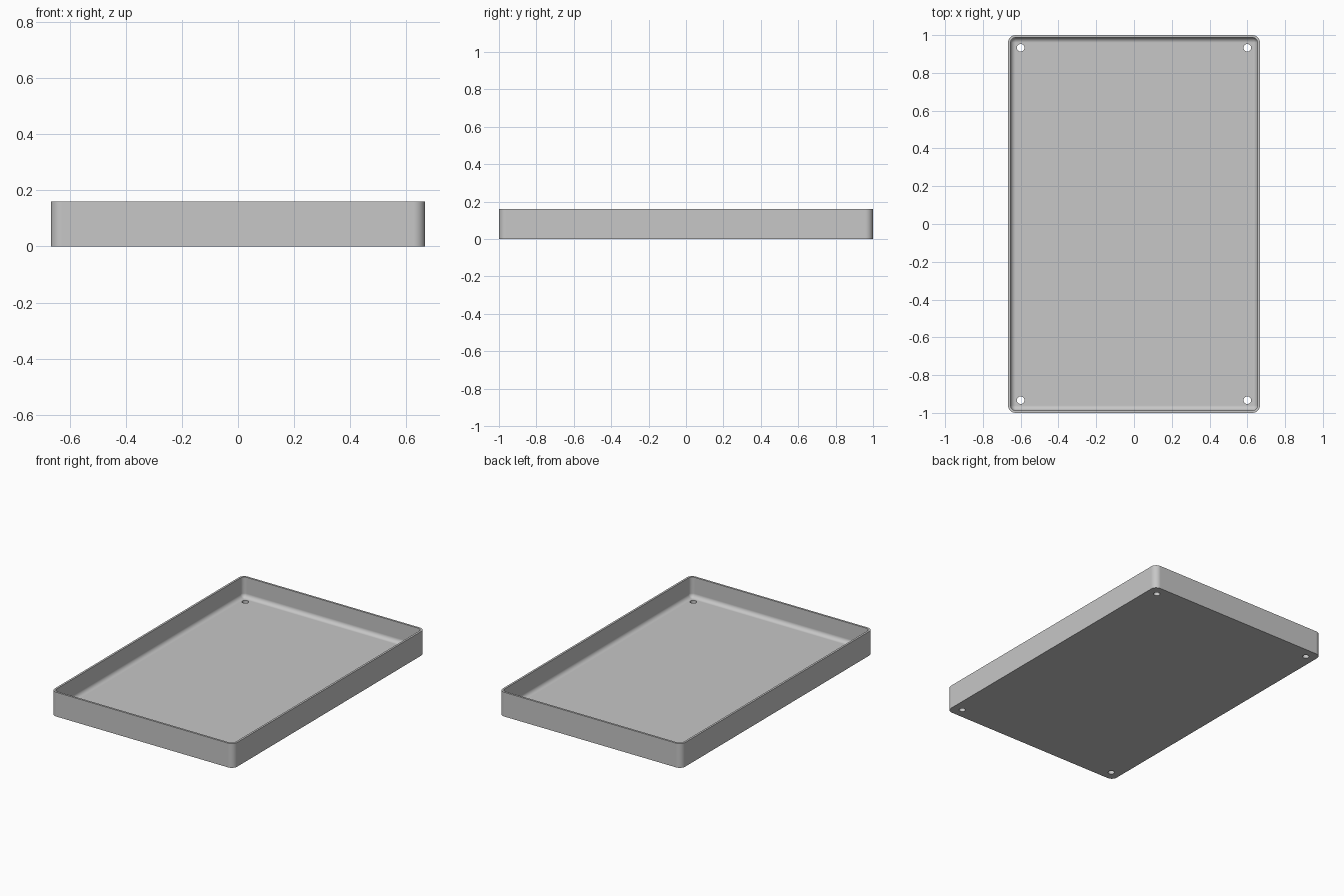
import bpy
import bmesh
from math import sin, cos, pi

cube = bpy.data.objects.get("Cube")
if cube:
    bpy.data.objects.remove(cube, do_unlink=True)

HALF_X, HALF_Y, HEIGHT = 2 / 3, 1.0, 0.16
WALL, FLOOR, CORNER = 0.0133, 0.0267, 0.04
FILLET = CORNER - WALL
HOLE_X, HOLE_Y, HOLE_R = 0.6, 0.933, 0.02
SEGMENTS = 10

grey = bpy.data.materials.new("light_grey")
grey.use_nodes = True
colour = (0.57, 0.57, 0.57, 1)
grey.diffuse_color = colour
grey.node_tree.nodes["Principled BSDF"].inputs["Base Color"].default_value = colour


def ring(bm, inset, z):
    """Rounded rectangle, set in from the outer wall."""
    r = max(CORNER - inset, 0.001)
    verts = []
    for quarter, (sx, sy) in enumerate([(1, 1), (-1, 1), (-1, -1), (1, -1)]):
        cx, cy = sx * (HALF_X - inset - r), sy * (HALF_Y - inset - r)
        for i in range(SEGMENTS + 1):
            a = (quarter + i / SEGMENTS) * pi / 2
            verts.append(bm.verts.new((cx + r * cos(a), cy + r * sin(a), z)))
    return verts


# Tray shell: outer wall, rim, inner wall, then the fillet down to the floor
profile = [(0, 0), (0, HEIGHT), (WALL, HEIGHT)]
for i in range(SEGMENTS + 1):
    a = i / SEGMENTS * pi / 2
    profile.append((WALL + FILLET * (1 - cos(a)), FLOOR + FILLET * (1 - sin(a))))

bm = bmesh.new()
rings = [ring(bm, inset, z) for inset, z in profile]
for low, high in zip(rings, rings[1:]):
    for i in range(len(low)):
        j = (i + 1) % len(low)
        bm.faces.new((low[i], low[j], high[j], high[i]))
bm.faces.new(reversed(rings[0]))
bm.faces.new(rings[-1])
bmesh.ops.recalc_face_normals(bm, faces=bm.faces)
mesh = bpy.data.meshes.new("tray")
bm.to_mesh(mesh)
bm.free()
mesh.materials.append(grey)
tray = bpy.data.objects.new("tray", mesh)
bpy.context.collection.objects.link(tray)

# Screw holes through the floor at the four corners
bm = bmesh.new()
for sx in (-1, 1):
    for sy in (-1, 1):
        made = bmesh.ops.create_cone(bm, cap_ends=True, segments=32, radius1=HOLE_R,
                                     radius2=HOLE_R, depth=0.2)
        bmesh.ops.translate(bm, verts=made["verts"], vec=(sx * HOLE_X, sy * HOLE_Y, 0))
cut_mesh = bpy.data.meshes.new("hole_cutter")
bm.to_mesh(cut_mesh)
bm.free()
cut_mesh.materials.append(grey)
cutter = bpy.data.objects.new("hole_cutter", cut_mesh)
bpy.context.collection.objects.link(cutter)
cutter.hide_render = True

for other in bpy.context.selected_objects:
    other.select_set(False)
bpy.context.view_layer.objects.active = tray
tray.select_set(True)
holes = tray.modifiers.new("screw_holes", "BOOLEAN")
holes.operation = "DIFFERENCE"
holes.solver = "EXACT"
holes.object = cutter
bpy.ops.object.modifier_apply(modifier=holes.name)
bpy.data.objects.remove(cutter, do_unlink=True)

# Smooth fillets with flat panels
bpy.ops.object.shade_smooth_by_angle(angle=pi / 6)
weighted = tray.modifiers.new("flat_panels", "WEIGHTED_NORMAL")
weighted.keep_sharp = True
